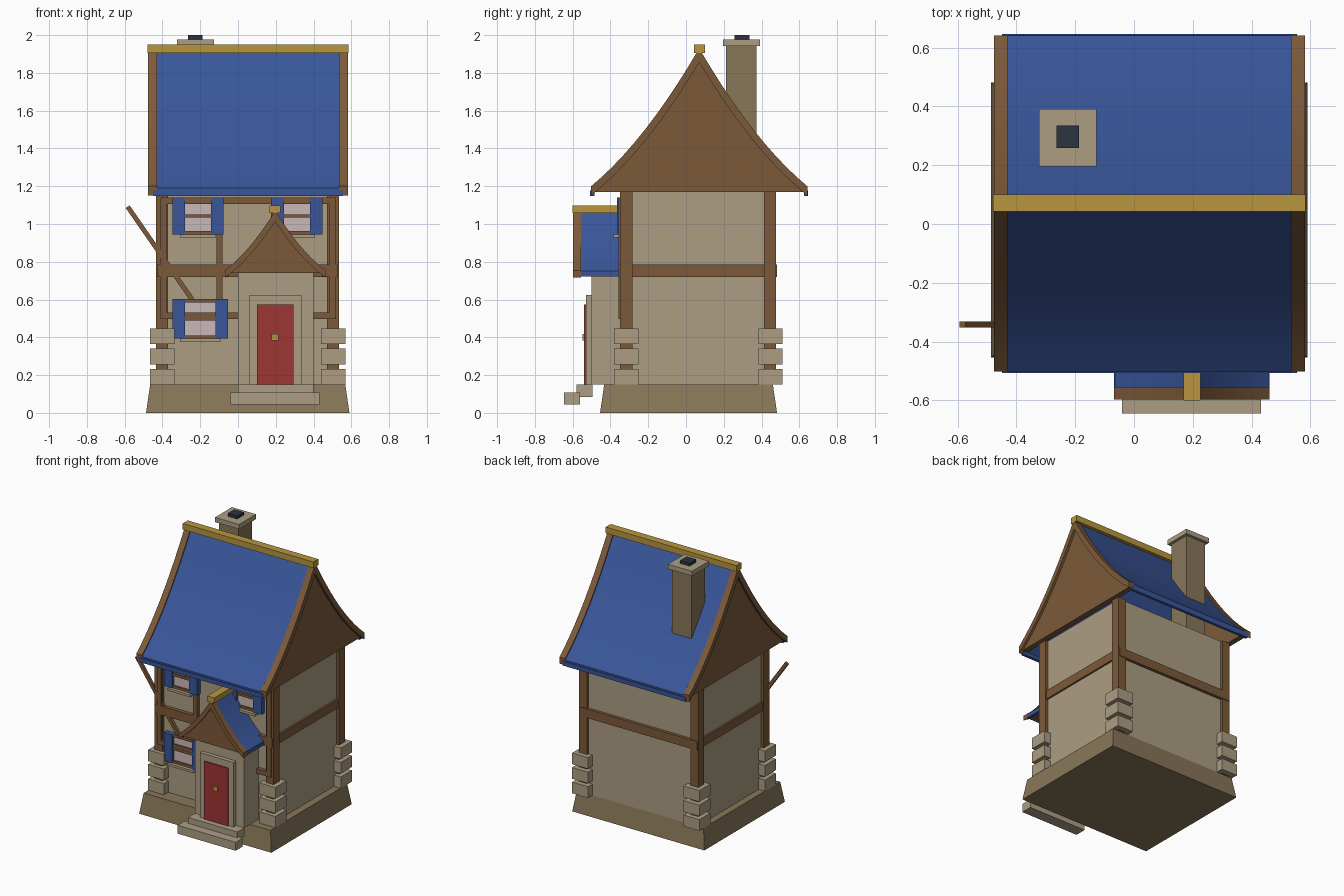
import bpy, bmesh, math
from mathutils import Matrix

cube = bpy.data.objects.get("Cube")
if cube:
    bpy.data.objects.remove(cube, do_unlink=True)


def material(name, rgb):
    lin = [((c / 255 + 0.055) / 1.055) ** 2.4 for c in rgb] + [1]
    m = bpy.data.materials.new(name)
    m.use_nodes = True
    m.diffuse_color = lin
    m.node_tree.nodes["Principled BSDF"].inputs["Base Color"].default_value = lin
    return m


STONE = material("pale stone", (172, 158, 131))
BASE = material("dark stone", (137, 119, 89))
WOOD = material("brown timber", (124, 90, 58))
BLUE = material("blue paint", (57, 86, 154))
GOLD = material("gold", (184, 150, 64))
RED = material("red door", (156, 54, 52))
SOOT = material("soot", (44, 52, 64))
GLASS = material("pale glass", (203, 184, 185))


def finish(name, bm, mat, smooth=False):
    bmesh.ops.recalc_face_normals(bm, faces=bm.faces)
    me = bpy.data.meshes.new(name)
    bm.to_mesh(me)
    bm.free()
    me.materials.append(mat)
    ob = bpy.data.objects.new(name, me)
    bpy.context.collection.objects.link(ob)
    if smooth:
        bpy.ops.object.select_all(action='DESELECT')
        ob.select_set(True)
        bpy.context.view_layer.objects.active = ob
        bpy.ops.object.shade_smooth_by_angle(angle=math.radians(25))
    return ob


def box(name, mat, x, y, z, taper=0):
    """Box from (min, max) ranges; taper pulls the top in on every side."""
    bm = bmesh.new()
    bmesh.ops.create_cube(bm, size=1)
    for v in bm.verts:
        t = taper if v.co.z > 0 else 0
        v.co = [(x[0] + t, x[1] - t)[v.co.x > 0],
                (y[0] + t, y[1] - t)[v.co.y > 0], z[v.co.z > 0]]
    return finish(name, bm, mat)


def prism(name, mat, pts, axis, a, b, smooth=False):
    """Extrude a (side, height) outline from a to b along the x or y axis."""
    bm = bmesh.new()
    place = (lambda s, z, d: (d, s, z)) if axis == "x" else (lambda s, z, d: (s, d, z))
    face = bm.faces.new([bm.verts.new(place(s, z, a)) for s, z in pts])
    new = bmesh.ops.extrude_face_region(bm, geom=[face])["geom"]
    shift = place(0, 0, b - a)
    bmesh.ops.translate(bm, vec=shift, verts=[g for g in new if isinstance(g, bmesh.types.BMVert)])
    return finish(name, bm, mat, smooth)


def sweep(centre, half, z0, height, drop, n=10):
    """Flared gable line from eave to eave, lowered by drop along its normal."""
    pts = []
    for i in range(-n, n + 1):
        u = 1 - abs(i) / n
        slope = height / half * (0.65 + 0.7 * u)
        z = z0 + height * (0.65 * u + 0.35 * u * u)
        pts.append((centre + half * i / n, z - drop * math.hypot(1, slope)))
    return pts


def band(line, top, bottom):
    return sweep(*line, top) + sweep(*line, bottom)[::-1]


def gable(line, floor):
    pts = [p for p in sweep(*line, 0.015, 24) if p[1] > floor]
    return [(pts[0][0], floor)] + pts + [(pts[-1][0], floor)]


# Plinth and walls
box("plinth", BASE, (-.487, .59), (-.455, .482), (0, .15), .022)
box("walls", STONE, (-.415, .515), (-.33, .46), (.15, 1.17))

# Corner posts and stone quoins
for side, px, qx in (("right", (-.434, -.37), (-.467, -.337)), ("left", (.472, .536), (.44, .57))):
    for end, py, qy in (("front", (-.35, -.282), (-.38, -.252)), ("back", (.412, .477), (.383, .512))):
        box(f"{end}_{side}_post", WOOD, px, py, (.15, 1.17))
        for i in range(3):
            z = .15 + i * .107
            box(f"{end}_{side}_quoin_{i + 1}", STONE, qx, qy, (z, z + .083))

# Timber frame
box("middle_beam", WOOD, (-.428, .528), (-.358, .482), (.72, .785))
front = (-.358, -.325)
box("front_top_beam", WOOD, (-.41, .52), front, (1.105, 1.14))
box("front_low_beam", WOOD, (-.41, .52), front, (.497, .532))
for name, x in (("right", (-.41, -.375)), ("left", (.482, .52)), ("middle", (-.115, -.083))):
    box(f"front_{name}_stud", WOOD, x, front, (.497, 1.14))

# Slanting brace
brace = box("loose_brace", WOOD, (-.0125, .0125), (-.01, .01), (-.3, .3))
brace.matrix_world = Matrix.Translation((-.413, -.342, .845)) @ Matrix.Rotation(-math.atan2(.34, .49), 4, 'Y')

# Main roof
main = (.07, .572, 1.2, .73)
prism("roof", BLUE, band(main, .008, .033), "x", -.43, .535, True)
for name, a, b in (("right", -.477, -.43), ("left", .535, .582)):
    prism(f"{name}_bargeboard", WOOD, band(main, 0, .037), "x", a, b, True)
prism("right_gable", WOOD, gable(main, 1.17), "x", -.46, -.42)
prism("left_gable", WOOD, gable(main, 1.17), "x", .525, .565)
box("front_eave", BLUE, (-.45, .555), (-.507, -.485), (1.147, 1.178))
box("back_eave", BLUE, (-.45, .555), (.625, .646), (1.147, 1.178))
box("ridge_cap", GOLD, (-.48, .584), (.042, .1), (1.905, 1.95))

# Chimney
box("chimney", BASE, (-.305, -.147), (.213, .372), (1.18, 1.95))
box("chimney_cap", STONE, (-.324, -.127), (.195, .392), (1.943, 1.978))
box("chimney_flue", SOOT, (-.264, -.187), (.258, .335), (1.97, 2))

# Porch, door and steps
box("porch", STONE, (0, .4), (-.5, -.32), (.15, .755))
box("door_frame", STONE, (.06, .335), (-.53, -.49), (.15, .625))
box("door", RED, (.1, .295), (-.54, -.5), (.15, .575))
box("door_knob", GOLD, (.178, .215), (-.548, -.53), (.383, .418))
box("upper_step", STONE, (0, .4), (-.58, -.495), (.085, .15))
box("lower_step", STONE, (-.04, .432), (-.645, -.562), (.045, .107))

# Porch roof
small = (.197, .265, .755, .315)
prism("porch_roof", BLUE, band(small, .006, .026), "y", -.556, -.33, True)
prism("porch_bargeboard", WOOD, band(small, 0, .03), "y", -.598, -.555, True)
prism("porch_gable", WOOD, gable(small, .74), "y", -.585, -.5)
for name, x in (("right", (-.068, -.05)), ("left", (.444, .462))):
    box(f"porch_{name}_eave", BLUE, x, (-.575, -.34), (.722, .75))
box("porch_ridge_cap", GOLD, (.168, .226), (-.6, -.335), (1.058, 1.098))


# Windows with shutters, bars and sills
def window(name, x, half, z0, z1):
    box(f"{name}_glass", GLASS, (x - half, x + half), (-.347, -.32), (z0, z1))
    for i, z in enumerate((z0 + .008, (z0 + z1) / 2, z1 - .008)):
        box(f"{name}_bar_{i + 1}", WOOD, (x - half, x + half), (-.36, -.33), (z - .009, z + .009))
    for side, s in (("right", -1), ("left", 1)):
        edges = sorted((x + s * half, x + s * (half + .068)))
        box(f"{name}_{side}_shutter", BLUE, edges, (-.366, -.325), (z0, z1))
    box(f"{name}_sill", STONE, (x - half - .027, x + half + .027), (-.385, -.32), (z0 - .017, z0))


window("lower_window", -.2, .08, .393, .602)
window("upper_right_window", -.212, .068, .945, 1.14)
window("upper_left_window", .312, .068, .945, 1.14)
